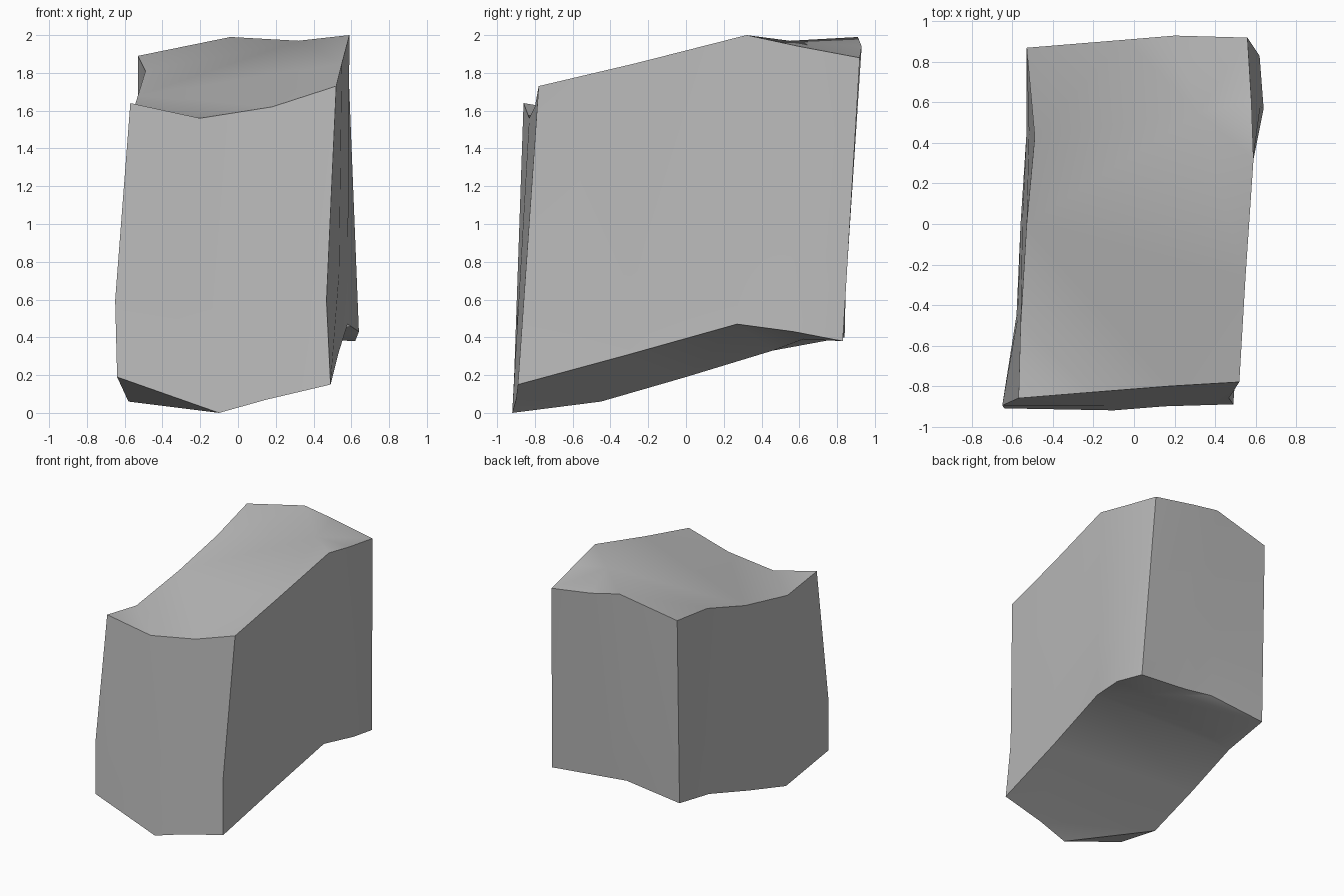
import bpy
import bmesh
import math
from mathutils import Vector

# Remove the default cube only
default_cube = bpy.data.objects.get("Cube")
if default_cube:
    bpy.data.objects.remove(default_cube, do_unlink=True)


def flat_material(name, colour):
    """Make a plain material with the same viewport and render colour."""
    material = bpy.data.materials.new(name)
    material.use_nodes = True
    material.diffuse_color = colour
    shader = material.node_tree.nodes["Principled BSDF"]
    shader.inputs["Base Color"].default_value = colour
    shader.inputs["Roughness"].default_value = 0.9
    return material


def add_ring(bm, points):
    """Add one closed outline of the block and return its vertices."""
    return [bm.verts.new(point) for point in points]


def bridge(bm, lower, upper):
    """Join two outlines with a band of wall faces."""
    count = len(lower)
    for i in range(count):
        j = (i + 1) % count
        bm.faces.new((lower[i], lower[j], upper[j], upper[i]))


def fan(bm, centre, rim):
    """Join a centre vertex to every pair of neighbours on a rim."""
    for first, second in zip(rim, rim[1:]):
        bm.faces.new((centre, first, second))


def pick(ring, *indices):
    return [ring[i] for i in indices]


# Outlines run from the front -x corner along the front, +x side, back, -x side
top_outline = [
    (-.57, -.86, 1.64), (-.2, -.83, 1.56), (.18, -.8, 1.62),
    (.52, -.78, 1.73), (.55, -.27, 1.85), (.59, .32, 2), (.58, .6, 1.94),
    (.56, .92, 1.88), (.2, .93, 1.94), (-.04, .91, 1.99),
    (-.53, .87, 1.89), (-.49, .43, 1.81), (-.53, 0, 1.68), (-.56, -.5, 1.58),
]
bottom_outline = [
    (-.64, -.91, .19), (-.1, -.92, 0), (.15, -.9, .07),
    (.49, -.89, .15), (.53, -.3, .31), (.58, .27, .47), (.64, .57, .43),
    (.62, .83, .38), (.19, .82, .42), (-.05, .83, .45),
    (-.53, .84, .4), (-.53, .46, .33), (-.56, 0, .19), (-.58, -.45, .06),
]

# Waist outline, shifted a little towards -x along the two front corners
waist_outline = [
    Vector(low).lerp(Vector(high), .28)
    for low, high in zip(bottom_outline, top_outline)
]
for corner in (0, 3):
    waist_outline[corner].x -= .03

bm = bmesh.new()
bottom = add_ring(bm, bottom_outline)
waist = add_ring(bm, waist_outline)
top = add_ring(bm, top_outline)

# Walls
bridge(bm, bottom, waist)
bridge(bm, waist, top)

# Sloping top with a raised front corner and a chipped back corner
top_chip = bm.verts.new((.32, .55, 1.97))
bm.faces.new(pick(top, 1, 2, 3, 4, 5) + [top_chip] + pick(top, 9, 11, 12, 13))
bm.faces.new(pick(top, 0, 1, 13))
bm.faces.new(pick(top, 9, 10, 11))
fan(bm, top_chip, top[5:10])

# Sloping underside with a bevelled front corner and a lip at the back
back_lip = bm.verts.new((.4, .62, .39))
bm.faces.new(pick(bottom, 2, 3, 4, 5, 11, 12, 13))
bm.faces.new(pick(bottom, 1, 2, 13))
bm.faces.new(pick(bottom, 0, 1, 13))
fan(bm, back_lip, bottom[5:12] + [bottom[5]])

# Clean triangles on the large caps and outward normals
caps = [face for face in bm.faces if len(face.verts) > 4]
bmesh.ops.triangulate(bm, faces=caps)
bmesh.ops.recalc_face_normals(bm, faces=bm.faces)

mesh = bpy.data.meshes.new("stone_block")
bm.to_mesh(mesh)
bm.free()
mesh.materials.append(flat_material("stone_grey", (.5, .5, .5, 1)))

stone_block = bpy.data.objects.new("stone_block", mesh)
bpy.context.collection.objects.link(stone_block)

# Smooth within each broken face, sharp along the main edges
bpy.ops.object.select_all(action="DESELECT")
stone_block.select_set(True)
bpy.context.view_layer.objects.active = stone_block
bpy.ops.object.shade_smooth_by_angle(angle=math.radians(35))
